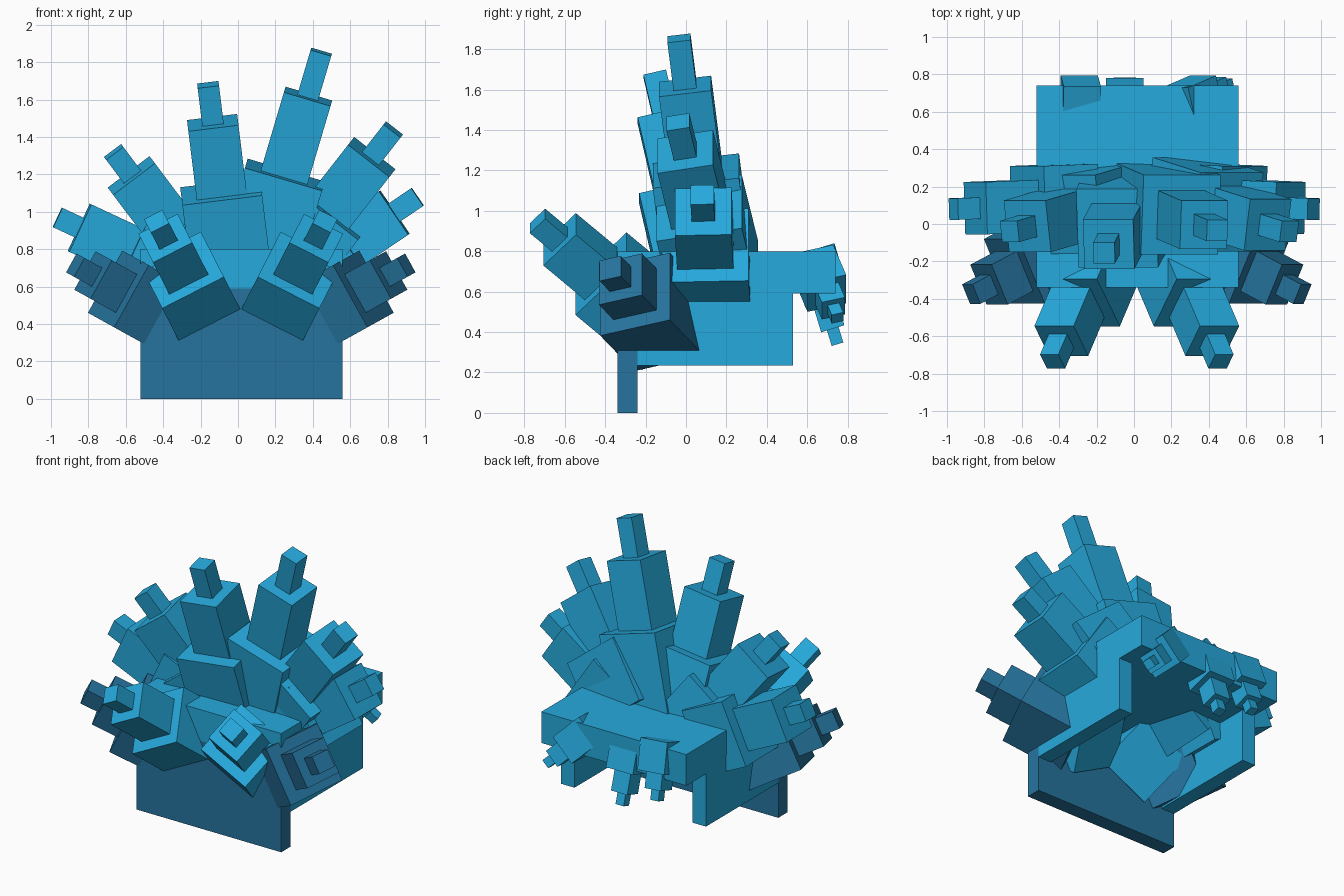
import bpy
from math import radians
from mathutils import Vector, Euler

if "Cube" in bpy.data.objects:
    bpy.data.objects.remove(bpy.data.objects["Cube"])


def material(name, rgb):
    m = bpy.data.materials.new(name)
    m.diffuse_color = (*rgb, 1)
    m.use_nodes = True
    m.node_tree.nodes["Principled BSDF"].inputs["Base Color"].default_value = m.diffuse_color
    return m


LIGHT = material("light_blue", (0.0194, 0.40, 0.72))
DARK = material("dark_blue", (0.0194, 0.175, 0.345))


def block(name, centre, size, mat, rot=(0, 0, 0)):
    bpy.ops.mesh.primitive_cube_add(size=1, location=centre, rotation=rot)
    o = bpy.context.object
    o.name = name
    o.scale = size
    o.data.materials.append(mat)
    return o


def spike(name, tip, side, lean, widths, lengths, mat=LIGHT):
    """Three stacked blocks, tip first; side and lean turn the axis from upright."""
    rot = Euler((radians(lean), radians(side), 0), 'XYZ')
    axis = rot.to_matrix() @ Vector((0, 0, 1))
    end = Vector(tip)
    for part, w, l in zip(("tip", "middle", "base"), widths, lengths):
        block(f"{name}_{part}", end - axis * l / 2, (w, w, l), mat, rot)
        end = end - axis * l


# Hollow body: thick top slab, two side walls, dark front plate
block("top_slab", (0.02, 0.20, 0.695), (1.08, 1.08, 0.21), LIGHT)
for side, x in (("left", -0.47), ("right", 0.51)):
    block(f"{side}_wall", (x, 0.145, 0.42), (0.10, 0.77, 0.37), LIGHT)
block("front_plate", (0.02, -0.29, 0.295), (1.08, 0.10, 0.59), DARK)

# Fan of large spikes standing on the slab
BIG = (0.115, 0.28, 0.43)
spike("tall_spike", (0.445, -0.035, 1.855), 16.5, 7, (0.115, 0.26, 0.43), (0.25, 0.44, 0.55))
spike("centre_spike", (-0.16, -0.155, 1.68), -7, 13, (0.115, 0.27, 0.43), (0.21, 0.38, 0.45))
spike("upper_right_spike", (0.83, -0.04, 1.44), 38, 11, BIG, (0.19, 0.36, 0.42))
spike("upper_left_spike", (-0.665, -0.04, 1.32), -37, 10, BIG, (0.16, 0.36, 0.40))
spike("outer_right_spike", (0.96, 0.08, 1.08), 56, 2, BIG, (0.15, 0.30, 0.34))
spike("outer_left_spike", (-0.965, 0.08, 0.97), -65, 2, BIG, (0.13, 0.31, 0.32))

# Mirrored pairs: front spikes and dark low side spikes
for side, s in (("left", -1), ("right", 1)):
    spike(f"front_{side}_spike", (0.015 + s * 0.45, -0.735, 0.95), s * 27, 47,
          (0.11, 0.235, 0.37), (0.15, 0.28, 0.45))
    spike(f"low_{side}_spike", (0.015 + s * 0.885, -0.375, 0.715), s * 61, 25,
          (0.115, 0.235, 0.38), (0.12, 0.17, 0.40), DARK)

# Small spikes hanging under the back edge
SMALL = (0.06, 0.12, 0.20)
spike("back_claw_right", (0.51, 0.75, 0.47), -45, -163, SMALL, (0.07, 0.11, 0.22))
spike("back_claw_centre", (-0.05, 0.75, 0.34), 0, -163, SMALL, (0.08, 0.14, 0.22))
spike("back_claw_left", (-0.31, 0.75, 0.44), 5, -163, SMALL, (0.07, 0.11, 0.20))
